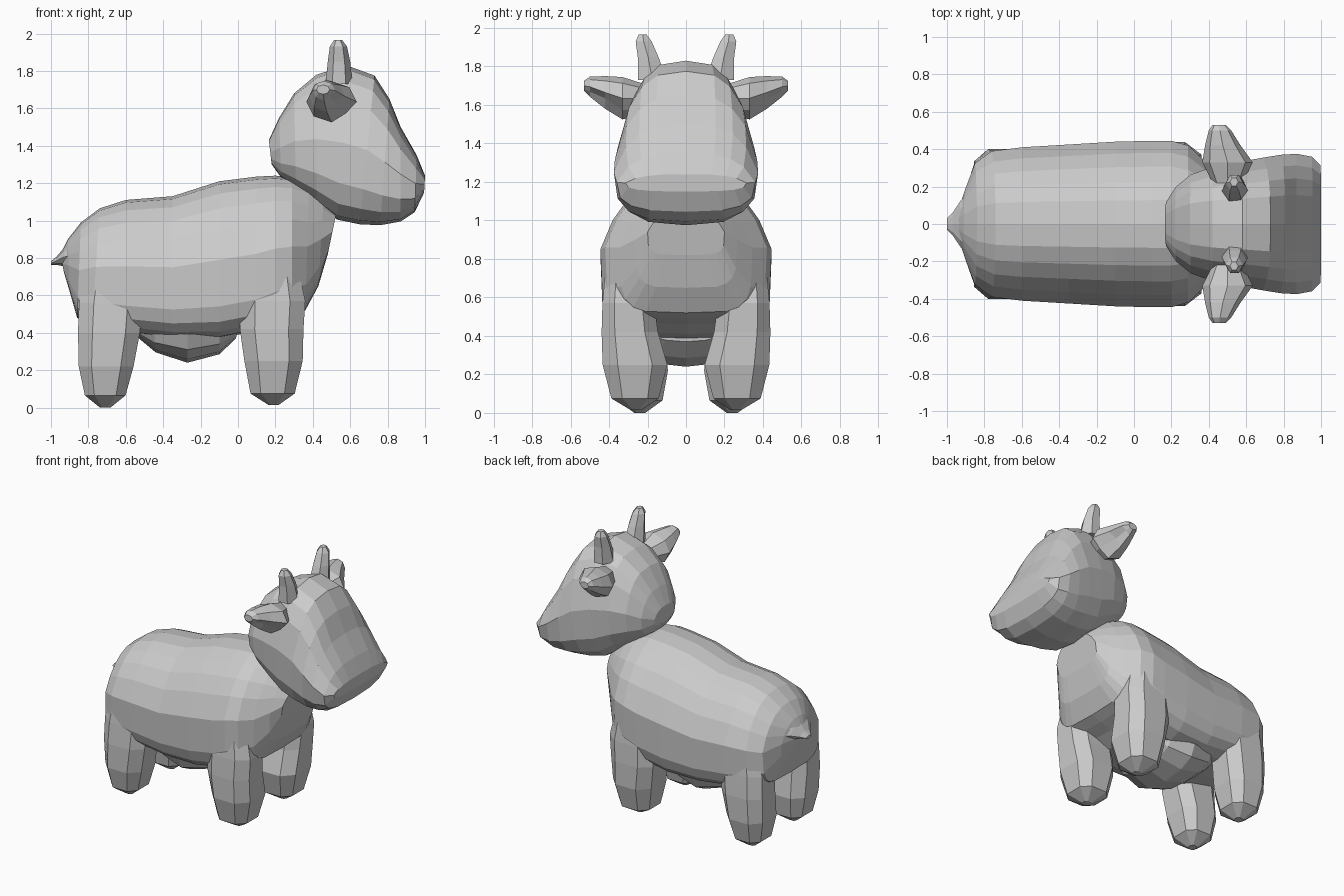
import bpy, bmesh
from math import cos, sin, pi
from mathutils import Vector


def loft(name, rings, sides, power=2.0, low=None, taper=0.0, phase=0.0, mirror=False, dents=()):
    """Skin rings (centre, side vector, up vector) into a closed flat-shaded mesh.
    power / low: squareness of the upper / lower half; taper narrows the top."""
    bm = bmesh.new()
    grid = []
    for centre, u, v in rings:
        c, u, v = Vector(centre), Vector(u), Vector(v)
        row = []
        for i in range(sides):
            a = 2 * pi * (i + phase) / sides
            p = low if low and sin(a) < 0 else power
            s, t = [(abs(f) ** (2 / p)) * (1 if f > 0 else -1) for f in (cos(a), sin(a))]
            row.append(bm.verts.new(c + u * s * (1 - taper * max(t, 0)) + v * t))
        grid.append(row)
    for r, i, amount in dents:
        p = grid[r][i]
        p.co = p.co.lerp(Vector(rings[r][0]), amount)
    for lo, hi in zip(grid, grid[1:]):
        for i in range(sides):
            j = (i + 1) % sides
            bm.faces.new((lo[i], lo[j], hi[j], hi[i]))
    for row in (grid[0], grid[-1]):
        bm.faces.new(row)
    bmesh.ops.recalc_face_normals(bm, faces=bm.faces)
    mesh = bpy.data.meshes.new(name)
    bm.to_mesh(mesh)
    bm.free()
    ob = bpy.data.objects.new(name, mesh)
    bpy.context.collection.objects.link(ob)
    if mirror:
        m = ob.modifiers.new("mirror", 'MIRROR')
        m.use_axis = (False, True, False)
    return ob


def side_rings(sections):
    """Sections: top x, top z, bottom x, bottom z, half width in y."""
    return [(((xt + xb) / 2, 0, (zt + zb) / 2), (0, w, 0),
             ((xt - xb) / 2, 0, (zt - zb) / 2)) for xt, zt, xb, zb, w in sections]


def leg_rings(sections):
    """Sections: z, centre x, centre y, half size x, half size y."""
    return [((x, y, z), (rx, 0, 0), (0, ry, 0)) for z, x, y, rx, ry in sections]


# Body with rump, back and chest
loft("body", side_rings([
    (-.95, .82, -.93, .72, .07),
    (-.91, .90, -.90, .62, .18),
    (-.84, .99, -.86, .48, .325),
    (-.74, 1.065, -.78, .44, .39),
    (-.60, 1.11, -.60, .40, .41),
    (-.35, 1.13, -.35, .37, .425),
    (-.10, 1.21, -.10, .37, .44),
    (.10, 1.235, .10, .41, .445),
    (.20, 1.24, .20, .46, .445),
    (.29, 1.23, .29, .49, .42),
    (.38, 1.20, .36, .52, .345),
    (.46, 1.15, .43, .65, .265),
    (.53, 1.06, .48, .82, .20),
]), 20, power=2.5, low=4.5, taper=.28)

# Belly bulge
loft("udder", side_rings([
    (-.54, .50, -.53, .37, .20),
    (-.46, .52, -.44, .295, .27),
    (-.27, .54, -.27, .24, .31),
    (-.10, .52, -.10, .285, .27),
    (0, .50, -.01, .37, .20),
]), 12, power=2.2)

# Head with blunt muzzle
loft("head", side_rings([
    (.165, 1.43, .18, 1.30, .12),
    (.22, 1.55, .23, 1.23, .20),
    (.30, 1.68, .31, 1.17, .265),
    (.42, 1.78, .42, 1.09, .305),
    (.58, 1.83, .53, 1.005, .33),
    (.73, 1.775, .65, .98, .355),
    (.81, 1.65, .76, .975, .37),
    (.87, 1.50, .87, .995, .375),
    (.955, 1.35, .945, 1.045, .36),
    (1.0, 1.24, .995, 1.15, .315),
]), 16, power=3, low=3, taper=.23)

# Legs, with shallow pointed hooves, running up into the shoulders and haunches
loft("front_legs", leg_rings([
    (.015, .19, .26, .03, .03),
    (.075, .185, .265, .125, .13),
    (.25, .19, .265, .165, .178),
    (.42, .18, .292, .18, .155),
    (.57, .185, .30, .185, .142),
    (.75, .18, .295, .15, .13),
    (.88, .17, .28, .10, .10),
]), 8, power=2.8, phase=.5, mirror=True)
loft("hind_legs", leg_rings([
    (0, -.71, .24, .03, .03),
    (.065, -.71, .24, .115, .125),
    (.22, -.705, .245, .155, .16),
    (.40, -.69, .26, .175, .15),
    (.56, -.68, .26, .18, .14),
    (.75, -.67, .26, .15, .12),
    (.88, -.66, .24, .11, .10),
]), 8, power=2.8, phase=.5, mirror=True)

# Horns
loft("horns", leg_rings([
    (1.73, .54, .175, .072, .085),
    (1.85, .54, .197, .06, .062),
    (1.93, .537, .22, .046, .048),
    (1.965, .535, .225, .022, .025),
]), 6, mirror=True)

# Ears, hollowed on the lower front side
loft("ears", [((x, y, z), (rx, 0, 0), (0, 0, rz)) for x, y, z, rx, rz in [
    (.50, .22, 1.63, .08, .08),
    (.50, .33, 1.635, .135, .11),
    (.475, .42, 1.665, .095, .085),
    (.46, .50, 1.695, .06, .052),
    (.455, .53, 1.70, .035, .025),
]], 8, mirror=True, dents=[(1, 7, .2), (2, 7, .5), (3, 7, .3)])

# Small tail
loft("tail", [((x, 0, z), (0, w, 0), (0, 0, h)) for x, z, w, h in [
    (-.87, .82, .19, .10),
    (-.93, .805, .12, .05),
    (-.97, .785, .06, .022),
    (-1.0, .772, .03, .01),
]], 8)
